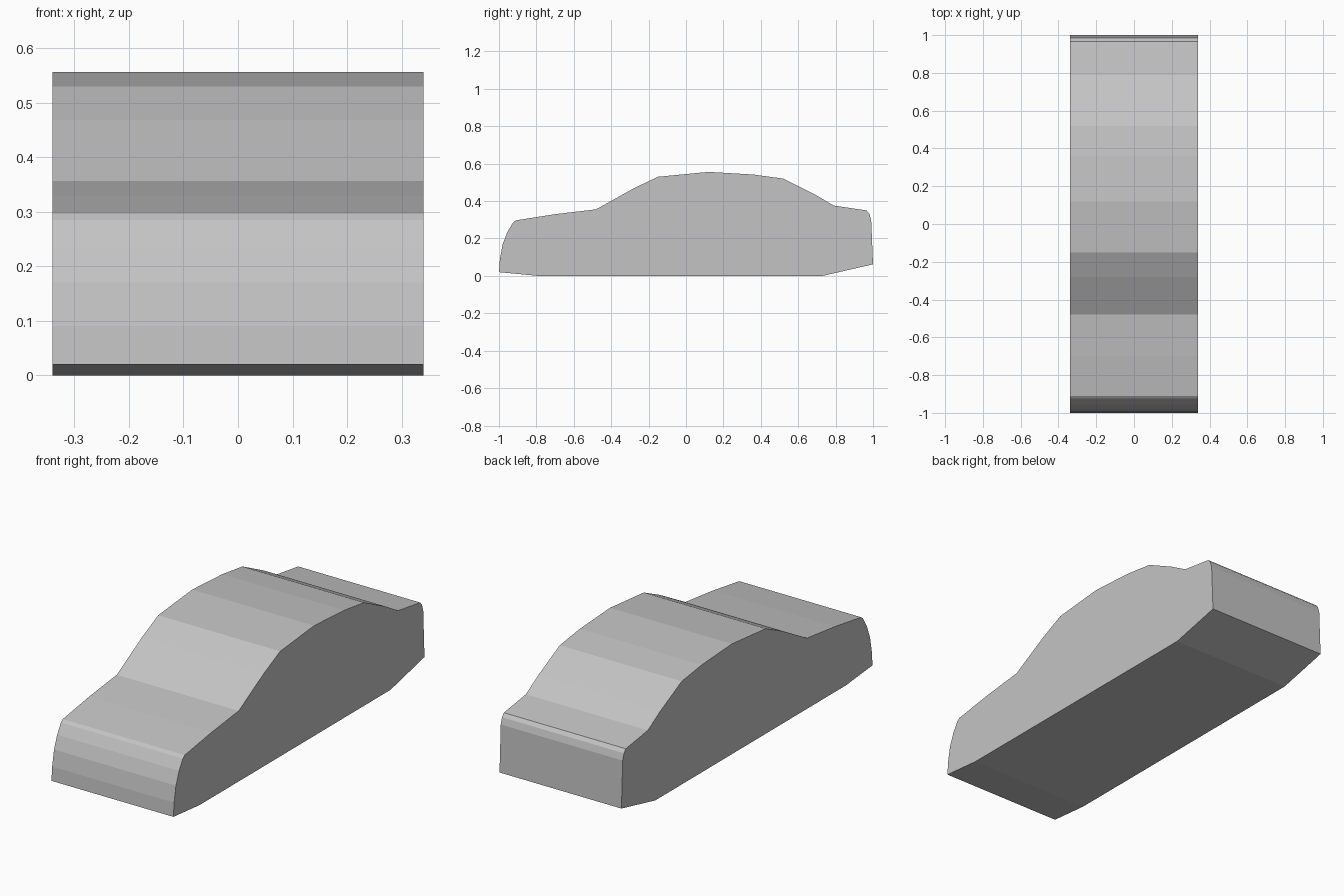
import bpy
import bmesh

if "Cube" in bpy.data.objects:
    bpy.data.objects.remove(bpy.data.objects["Cube"])

HALF_WIDTH = 0.34

# Side outline of the car body as (y, z), from the nose over the roof to the tail
OUTLINE = [
    (-1.0, 0.02), (-0.995, 0.09), (-0.98, 0.17), (-0.955, 0.235), (-0.925, 0.285),
    (-0.91, 0.297), (-0.70, 0.33), (-0.48, 0.356), (-0.28, 0.468), (-0.15, 0.53),
    (0.12, 0.556), (0.36, 0.542), (0.52, 0.52), (0.69, 0.435), (0.79, 0.376),
    (0.965, 0.35), (0.98, 0.333), (0.99, 0.30), (1.0, 0.062), (0.73, 0.0), (-0.79, 0.0),
]

grey = bpy.data.materials.new("body grey")
grey.diffuse_color = (0.55, 0.55, 0.55, 1)
grey.use_nodes = True
grey.node_tree.nodes["Principled BSDF"].inputs["Base Color"].default_value = grey.diffuse_color

# Body: the outline swept straight across the width
bm = bmesh.new()
side = bm.faces.new([bm.verts.new((-HALF_WIDTH, y, z)) for y, z in OUTLINE])
swept = bmesh.ops.extrude_face_region(bm, geom=[side], use_keep_orig=True)
verts = [v for v in swept["geom"] if isinstance(v, bmesh.types.BMVert)]
bmesh.ops.translate(bm, verts=verts, vec=(2 * HALF_WIDTH, 0, 0))
bmesh.ops.recalc_face_normals(bm, faces=bm.faces[:])

mesh = bpy.data.meshes.new("car_body")
bm.to_mesh(mesh)
bm.free()
mesh.materials.append(grey)
body = bpy.data.objects.new("car_body", mesh)
bpy.context.collection.objects.link(body)
